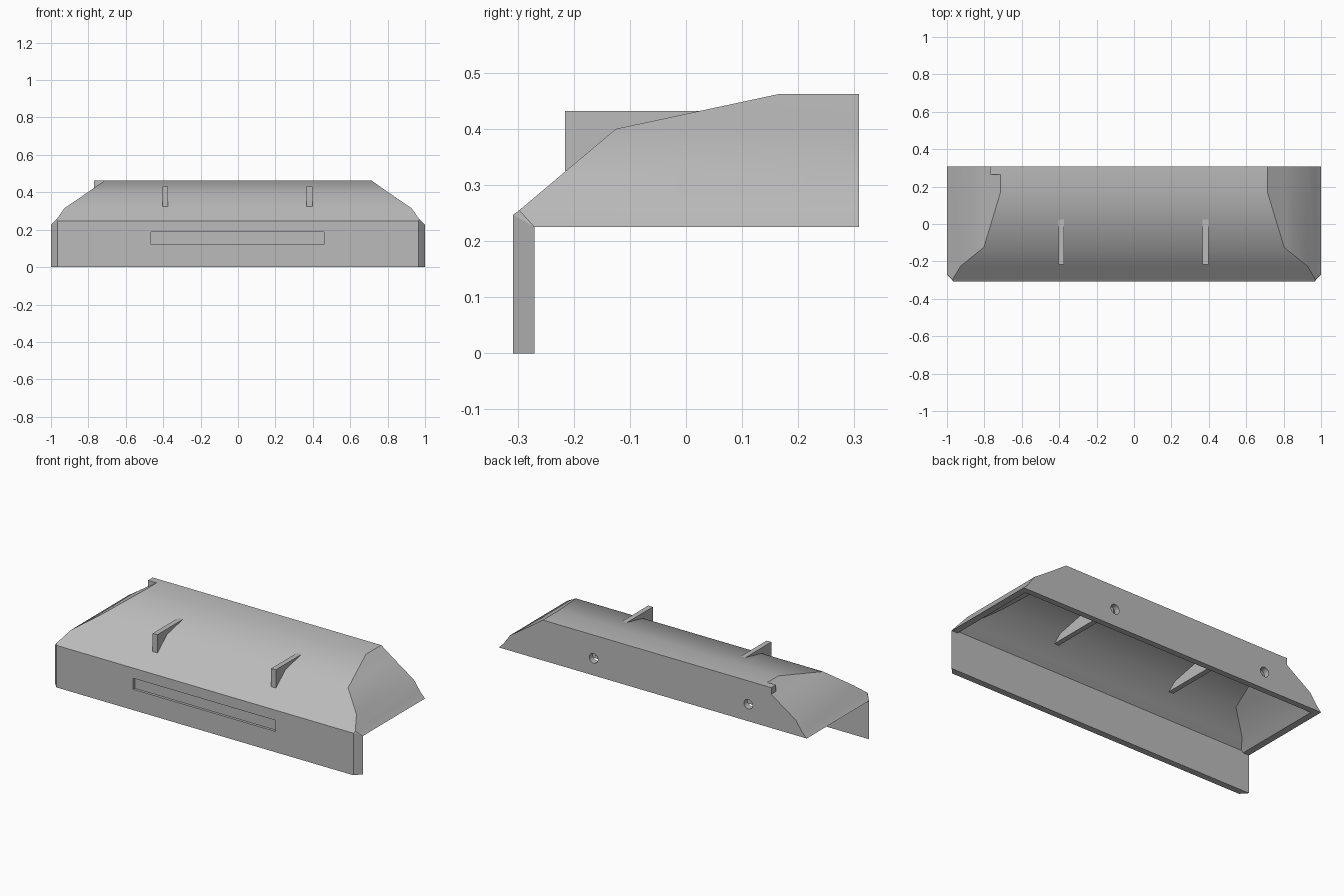
import bpy, bmesh
from math import pi, radians

cube = bpy.data.objects.get("Cube")
if cube:
    bpy.data.objects.remove(cube)

grey = bpy.data.materials.new("plain_grey")
grey.use_nodes = True
COLOUR = (0.5, 0.5, 0.5, 1)
grey.diffuse_color = COLOUR
grey.node_tree.nodes["Principled BSDF"].inputs["Base Color"].default_value = COLOUR


def finish(name, bm):
    bmesh.ops.recalc_face_normals(bm, faces=bm.faces)
    mesh = bpy.data.meshes.new(name)
    bm.to_mesh(mesh)
    bm.free()
    mesh.materials.append(grey)
    ob = bpy.data.objects.new(name, mesh)
    bpy.context.collection.objects.link(ob)
    return ob


def box(name, x, y, z):
    bm = bmesh.new()
    bmesh.ops.create_cube(bm, size=1)
    for v in bm.verts:
        v.co = [r[0] + (c + 0.5) * (r[1] - r[0]) for r, c in zip((x, y, z), v.co)]
    return finish(name, bm)


def select(ob):
    bpy.ops.object.select_all(action='DESELECT')
    ob.select_set(True)
    bpy.context.view_layer.objects.active = ob


def cut(ob, cutter):
    cutter.hide_render = True
    mod = ob.modifiers.new("cut", 'BOOLEAN')
    mod.operation = 'DIFFERENCE'
    mod.solver = 'EXACT'
    mod.object = cutter
    select(ob)
    bpy.ops.object.modifier_apply(modifier=mod.name)
    bpy.data.objects.remove(cutter)


def smooth(ob):
    select(ob)
    bpy.ops.object.shade_smooth_by_angle(angle=radians(32))


def bridge(bm, a, b):
    for i in range(4):
        j = (i + 1) % 4
        bm.faces.new((a[i], a[j], b[j], b[i]))


# Hollow hood: rings of (height, half width, front edge), open underneath
OUTER = [(0.225, 1.0, -0.27), (0.255, 0.97, -0.297), (0.315, 0.928, -0.226),
         (0.40, 0.803, -0.125), (0.462, 0.715, 0.165)]
INNER = [(0.225, 0.96, -0.27), (0.235, 0.95, -0.27), (0.28, 0.908, -0.217),
         (0.365, 0.785, -0.118), (0.427, 0.70, 0.165)]
bm = bmesh.new()
shells = []
for levels, back in ((OUTER, 0.308), (INNER, 0.273)):
    rings = [[bm.verts.new(p) for p in ((-w, f, z), (w, f, z), (w, back, z), (-w, back, z))]
             for z, w, f in levels]
    for a, b in zip(rings, rings[1:]):
        bridge(bm, a, b)
    bm.faces.new(rings[-1])
    shells.append(rings)
bridge(bm, shells[0][0], shells[1][0])
hood = finish("hood", bm)

# Two round holes in the back wall
for x in (0.385, -0.62):
    bm = bmesh.new()
    bmesh.ops.create_cone(bm, cap_ends=True, segments=24, radius1=0.028, radius2=0.028, depth=0.1)
    hole = finish("hole_cutter", bm)
    hole.rotation_euler.x = pi / 2
    hole.location = (x, 0.30, 0.325)
    cut(hood, hole)
smooth(hood)

# Front plate with chamfered ends and a shallow slot
bm = bmesh.new()
for s in (-1, 1):
    for p in ((0.965, -0.308, 0), (1, -0.27, 0), (0.965, -0.308, 0.247),
              (0.97, -0.297, 0.255), (1, -0.27, 0.225)):
        bm.verts.new((s * p[0], p[1], p[2]))
bmesh.ops.convex_hull(bm, input=bm.verts)
bmesh.ops.dissolve_limit(bm, angle_limit=0.02, verts=bm.verts, edges=bm.edges)
plate = finish("front_plate", bm)
cut(plate, box("slot_cutter", (-0.465, 0.46), (-0.35, -0.293), (0.122, 0.187)))

# Fins passing through the sloped roof
for name, x in (("right_fin", -0.388), ("left_fin", 0.382)):
    box(name, (x - 0.015, x + 0.015), (-0.216, 0.275), (0.325, 0.432))

# Small tab at the rear corner
box("rear_tab", (-0.77, -0.70), (0.265, 0.308), (0.41, 0.462))
